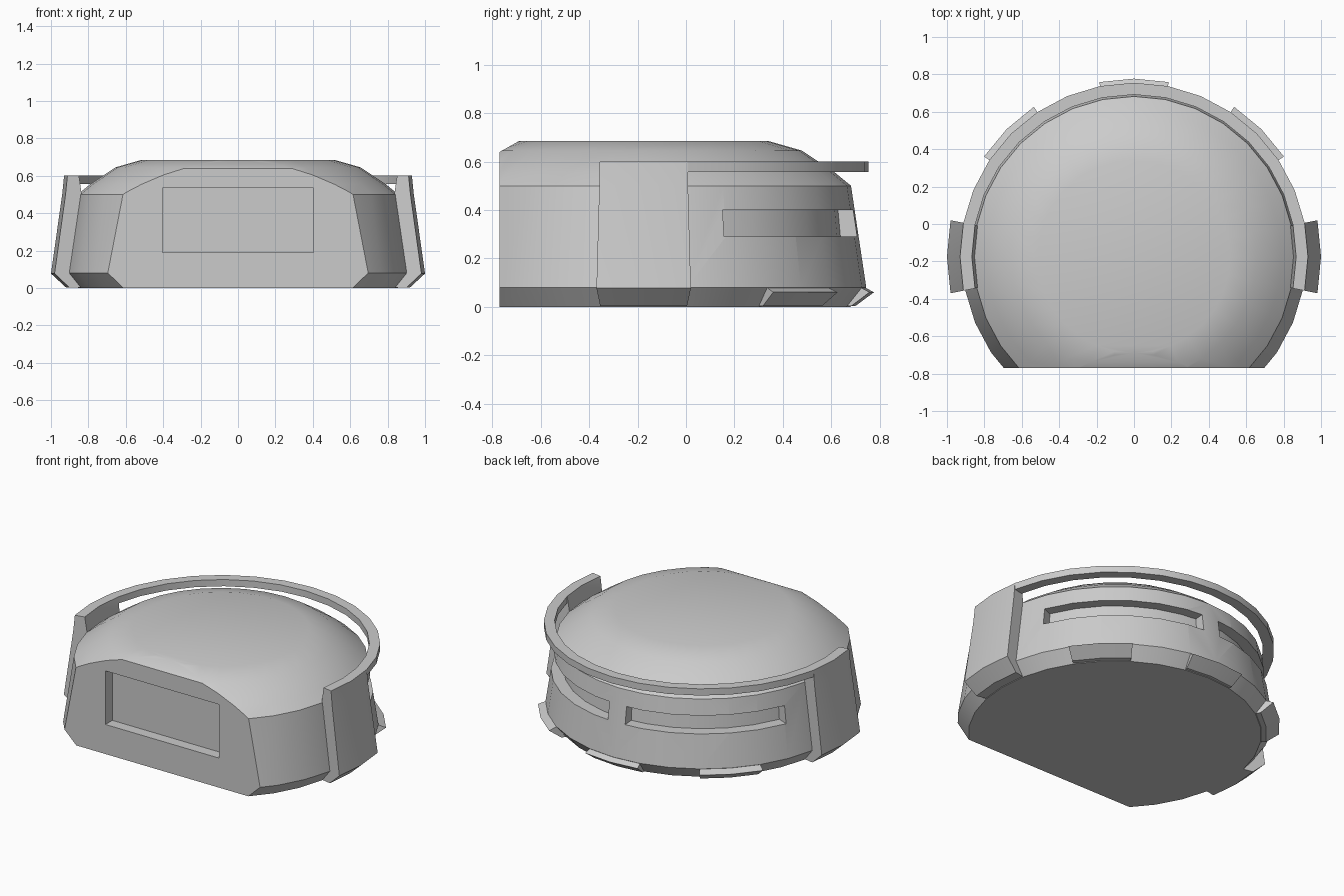
import bpy, bmesh, math
from math import radians, cos, sin

if "Cube" in bpy.data.objects:
    bpy.data.objects.remove(bpy.data.objects["Cube"])

CY = -0.175          # centre of the round body in y
STEP = 11.25         # 32-sided roundness


def finish(name, bm):
    bmesh.ops.recalc_face_normals(bm, faces=bm.faces)
    me = bpy.data.meshes.new(name)
    bm.to_mesh(me)
    bm.free()
    ob = bpy.data.objects.new(name, me)
    bpy.context.collection.objects.link(ob)
    return ob


def smooth(ob):
    bpy.ops.object.select_all(action='DESELECT')
    ob.select_set(True)
    bpy.context.view_layer.objects.active = ob
    bpy.ops.object.shade_smooth_by_angle(angle=radians(32))


def angles(a, b):
    # start, every facet corner in between, end
    inner = [k * STEP for k in range(-32, 33) if a + 0.1 < k * STEP < b - 0.1]
    return [a] + inner + [b]


def sector(name, profile, a, b):
    # sweep a closed (radius, z) profile around the body axis from angle a to b
    bm = bmesh.new()
    rings = [[bm.verts.new((r * cos(radians(t)), CY + r * sin(radians(t)), z)) for r, z in profile]
             for t in angles(a, b)]
    n = len(profile)
    for p, q in zip(rings, rings[1:]):
        for i in range(n):
            j = (i + 1) % n
            bm.faces.new((p[i], p[j], q[j], q[i]))
    bm.faces.new(rings[0])
    bm.faces.new(rings[-1])
    return finish(name, bm)


# Round domed body, cut flat at the front
bm = bmesh.new()
profile = [(0.855, 0), (0.92, 0.08), (0.857, 0.5), (0.79, 0.555), (0.655, 0.645), (0.515, 0.685)]
rings = [[bm.verts.new((r * cos(radians(k * STEP)), CY + r * sin(radians(k * STEP)), z))
          for k in range(32)] for r, z in profile]
for p, q in zip(rings, rings[1:]):
    for i in range(32):
        j = (i + 1) % 32
        bm.faces.new((p[i], p[j], q[j], q[i]))
bm.faces.new(rings[0])
bm.faces.new(rings[-1])
for co, no in (((0, -0.77, 0), (0, -1, 0)), ((0, -0.77, 0.64), (0, -0.045, 0.08))):
    bmesh.ops.bisect_plane(bm, geom=bm.verts[:] + bm.edges[:] + bm.faces[:], dist=1e-5,
                           plane_co=co, plane_no=no, clear_outer=True)
    bmesh.ops.holes_fill(bm, edges=[e for e in bm.edges if e.is_boundary], sides=0)
body = finish("body", bm)

# Recesses: front panel and two long slots at the back
bm = bmesh.new()
bmesh.ops.create_cube(bm, size=1)
for v in bm.verts:
    v.co = (v.co.x * 0.81, -0.80 + v.co.y * 0.2, 0.3625 + v.co.z * 0.345)
slot = [(0.815, 0.29), (1.05, 0.29), (1.05, 0.4), (0.805, 0.4)]
cutters = [finish("panel_cutter", bm),
           sector("slot_cutter_right", slot, 22, 86),
           sector("slot_cutter_left", slot, 94, 158)]
bpy.context.view_layer.objects.active = body
for c in cutters:
    c.hide_render = True
    m = body.modifiers.new("recess", 'BOOLEAN')
    m.operation = 'DIFFERENCE'
    m.solver = 'EXACT'
    m.object = c
    bpy.ops.object.modifier_apply(modifier=m.name)
for c in cutters:
    bpy.data.objects.remove(c)
smooth(body)

# Side brackets
bracket = [(0.80, 0.003), (0.92, 0.003), (1.0, 0.077), (0.94, 0.5), (0.93, 0.6), (0.867, 0.6),
           (0.852, 0.5), (0.88, 0.08)]
for side, mid in (("right", 0), ("left", 180)):
    smooth(sector("bracket_" + side, bracket, mid - STEP, mid + STEP))

# Carrying rail running round the back between the brackets
rail = [(0.867, 0.557), (0.93, 0.557), (0.93, 0.6), (0.867, 0.6)]
smooth(sector("rail", rail, STEP, 180 - STEP))

# Gripping tabs on the lower chamfer
for name, mid, grow in (("right", 45, 0.012), ("back", 90, 0), ("left", 135, 0.012)):
    tab = [(0.82, 0.003), (0.875 + grow, 0.003), (0.952 + grow, 0.06), (0.91, 0.082)]
    smooth(sector("tab_" + name, tab, mid - STEP, mid + STEP))
